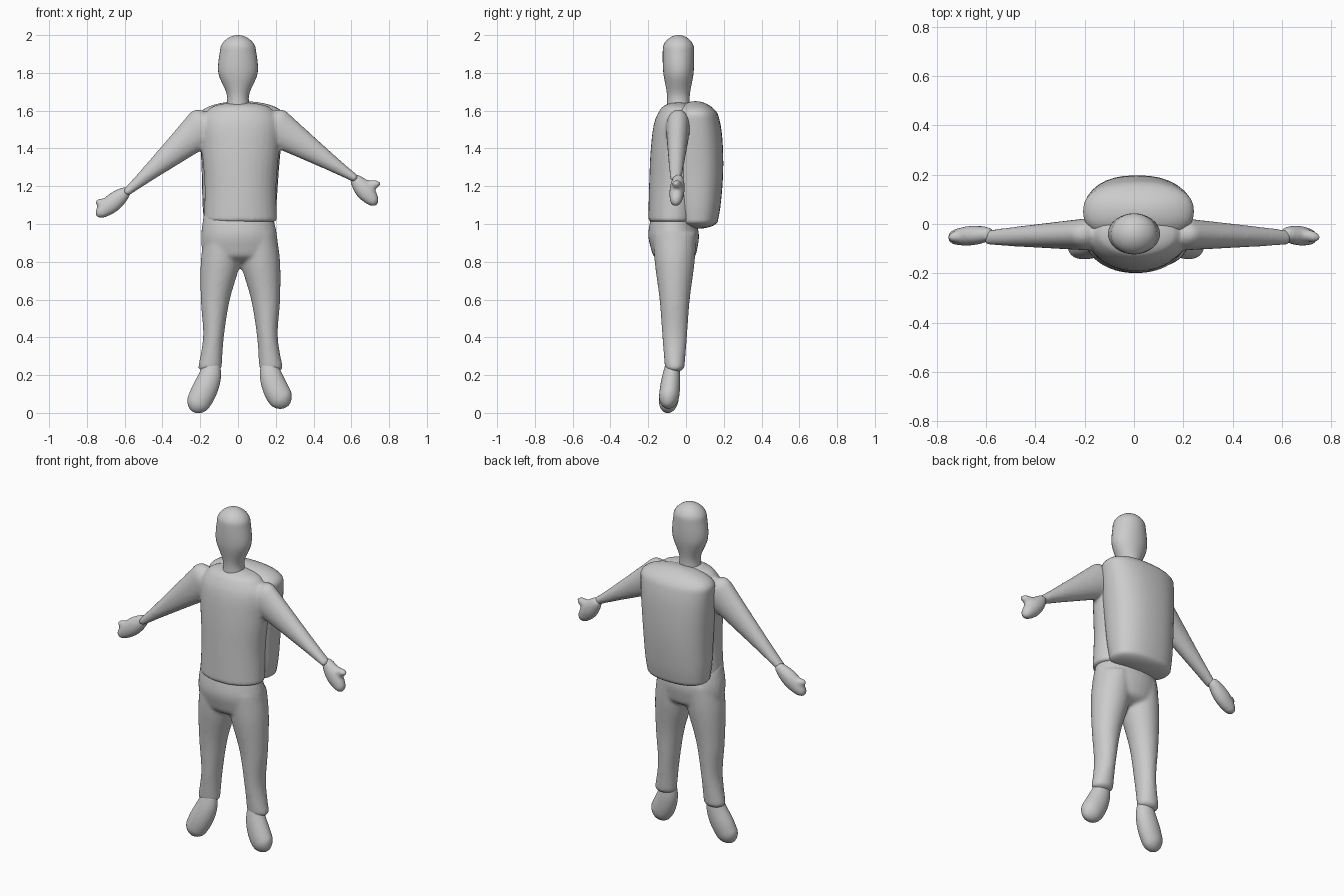
import bpy, bmesh, math
from mathutils import Vector

default_cube = bpy.data.objects.get("Cube")
if default_cube:
    bpy.data.objects.remove(default_cube, do_unlink=True)

GREY = (0.6, 0.6, 0.6, 1)
grey = bpy.data.materials.new("plain grey")
grey.use_nodes = True
grey.diffuse_color = GREY
grey.node_tree.nodes["Principled BSDF"].inputs["Base Color"].default_value = GREY

RINGS, SIDES = 48, 32
RIGHT, LEFT = -1, 1
MIDLINE = 0.013     # the stance leans slightly to the left


def spline_point(rows, t):
    """Point at t on a smooth curve through the rows."""
    last = len(rows) - 1
    i = min(int(t * last), last - 1)
    f = t * last - i
    before, start = rows[max(i - 1, 0)], rows[i]
    end, after = rows[i + 1], rows[min(i + 2, last)]
    tangent_in, tangent_out = (end - before) / 2, (after - start) / 2
    ease = f * f * (3 - 2 * f)
    return (start.lerp(end, ease)
            + tangent_in * f * (1 - f) ** 2
            - tangent_out * f * f * (1 - f))


def dome(distance, length):
    """Scale that closes an end with a quarter ellipse."""
    if distance >= length:
        return 1
    return max(math.sqrt(1 - (1 - distance / length) ** 2), 0.02)


def signed_power(value, power):
    return math.copysign(abs(value) ** power, value)


def loft(bm, rows, level=False, power=1, start_dome=0, end_dome=0):
    """Skin rings along rows of x, y, z, half width and half depth."""
    rows = [Vector(row) for row in rows]
    # Rings crowd towards the ends, where the shape closes
    samples = [spline_point(rows, (1 - math.cos(math.pi * i / RINGS)) / 2)
               for i in range(RINGS + 1)]
    centres = [Vector(s[:3]) for s in samples]
    rings = []
    for i, (sample, centre) in enumerate(zip(samples, centres)):
        run = centres[min(i + 1, RINGS)] - centres[max(i - 1, 0)]
        across = Vector((1, 0, 0)) if level else Vector((run.z, 0, -run.x)).normalized()
        scale = (dome((centre - centres[0]).length, start_dome)
                 * dome((centre - centres[-1]).length, end_dome))
        ring = []
        for k in range(SIDES):
            angle = math.tau * k / SIDES
            wide = sample[3] * scale * signed_power(math.cos(angle), power)
            deep = sample[4] * scale * signed_power(math.sin(angle), power)
            ring.append(bm.verts.new(centre + across * wide + Vector((0, deep, 0))))
        rings.append(ring)
    for lower, upper in zip(rings, rings[1:]):
        for k in range(SIDES):
            n = (k + 1) % SIDES
            bm.faces.new((lower[k], lower[n], upper[n], upper[k]))
    bm.faces.new(rings[0])
    bm.faces.new(rings[-1])


def upright(rows, x=(0, 0), y=(0, 0)):
    """Rows of z, half width, half depth, with x and y drifting evenly upwards."""
    bottom, top = rows[0][0], rows[-1][0]
    result = []
    for z, wide, deep in rows:
        t = (z - bottom) / (top - bottom)
        result.append((x[0] + (x[1] - x[0]) * t, y[0] + (y[1] - y[0]) * t, z, wide, deep))
    return result


def straight(start, end, width, depth, count=8):
    """Rows from start to end (x and z), sized by rules of the distance along."""
    result = []
    for i in range(count + 1):
        t = i / count
        x, z = Vector(start).lerp(Vector(end), t)
        result.append((x, -0.04 - 0.015 * t, z, width(t), depth(t)))
    return result


def finish(name, bm, blend=False):
    bmesh.ops.recalc_face_normals(bm, faces=bm.faces)
    mesh = bpy.data.meshes.new(name)
    bm.to_mesh(mesh)
    bm.free()
    mesh.materials.append(grey)
    mesh.shade_smooth()
    part = bpy.data.objects.new(name, mesh)
    bpy.context.collection.objects.link(part)
    if blend:   # melt overlapping volumes into one soft skin
        remesh = part.modifiers.new("blend", 'REMESH')
        remesh.mode = 'VOXEL'
        remesh.voxel_size = 0.01
        remesh.use_smooth_shade = True
        soften = part.modifiers.new("soften", 'SMOOTH')
        soften.iterations = 6


# Head and neck
head = bmesh.new()
loft(head, upright([(1.58, .07, .065), (1.68, .058, .06), (1.8, .104, .08),
                    (1.92, .095, .083), (2, .08, .075)], y=(-.04, -.04)),
     level=True, end_dome=.07)
finish("head", head)

# Shirt: body with both sleeves
shirt = bmesh.new()
loft(shirt, upright([(1, .195, .13), (1.2, .19, .135), (1.4, .205, .135),
                     (1.55, .205, .12), (1.645, .13, .07)],
                    x=(MIDLINE, MIDLINE), y=(-.07, -.04)),
     level=True, start_dome=.02, end_dome=.03)
for shoulder, wrist in (((-.13, 1.56), (-.6, 1.16)), ((.14, 1.55), (.63, 1.235))):
    loft(shirt, straight(shoulder, wrist,
                         width=lambda t: .02 + .095 * (1 - t) ** 1.1,
                         depth=lambda t: .03 + .04 * (1 - t)),
         start_dome=.08, end_dome=.01)
finish("shirt", shirt, blend=True)

# Padded pack on the back
pack = bmesh.new()
loft(pack, upright([(.975, .18, .1), (1.1, .195, .125), (1.3, .205, .142),
                    (1.5, .22, .135), (1.65, .23, .1)],
                   x=(.005, .02), y=(.06, .05)),
     level=True, power=.85, start_dome=.04, end_dome=.08)
finish("back_pack", pack)

# Trousers: hips with both legs
trousers = bmesh.new()
loft(trousers, upright([(.79, .17, .1), (.87, .2, .123), (.95, .2, .134), (1.06, .18, .11)],
                       x=(MIDLINE, 0), y=(-.06, -.07)),
     level=True, start_dome=.05)
for side in (RIGHT, LEFT):
    leg = [(.215, .165, .065, .05), (.4, .143, .055, .065), (.6, .133, .077, .08),
           (.8, .105, .105, .106), (.95, .09, .1, .115)]
    loft(trousers, [(MIDLINE + side * x, -.06, z, wide, deep) for z, x, wide, deep in leg],
         level=True, start_dome=.03)
finish("trousers", trousers, blend=True)

# Feet, pointing down and outward
for name, side, toe in (("right_foot", RIGHT, .005), ("left_foot", LEFT, .035)):
    foot = bmesh.new()
    path = [(.15, .28, .04), (.163, .19, .06), (.2, .1, .067), (.25, toe, .055)]
    loft(foot, [(MIDLINE + side * x, -.07 - .1 * (.28 - z), z, wide, wide * .8)
                for x, z, wide in path],
         start_dome=.03, end_dome=.06)
    finish(name, foot)

# Mitten hands, each with a thumb
for name, wrist, tip, knuckle, thumb in (
        ("right_hand", (-.575, 1.185), (-.75, 1.04), (-.65, 1.11), (-.757, 1.115)),
        ("left_hand", (.605, 1.255), (.735, 1.1), (.66, 1.2), (.757, 1.215))):
    hand = bmesh.new()
    loft(hand, straight(wrist, tip,
                        width=lambda t: .022 + .027 * math.sin(math.pi * t),
                        depth=lambda t: .025 + .015 * math.sin(math.pi * t)),
         start_dome=.02, end_dome=.03)
    loft(hand, straight(knuckle, thumb,
                        width=lambda t: .03 - .012 * t,
                        depth=lambda t: .03 - .01 * t),
         start_dome=.02, end_dome=.03)
    finish(name, hand, blend=True)
